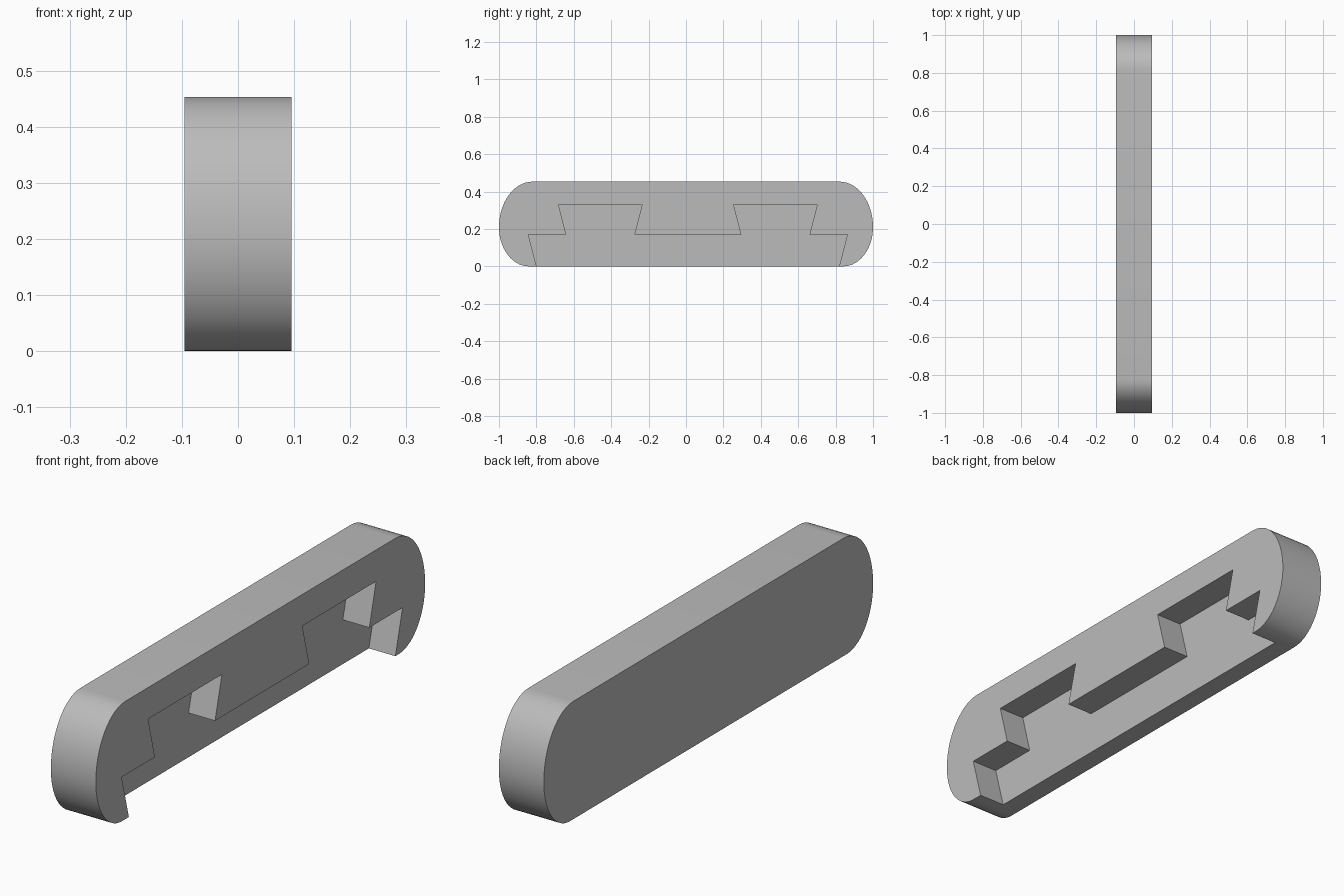
import bpy, bmesh, math

if "Cube" in bpy.data.objects:
    bpy.data.objects.remove(bpy.data.objects["Cube"])

HALF = 0.0955      # half thickness
HEIGHT = 0.453
MID = 0.21         # height of the widest point

grey = bpy.data.materials.new("plain_grey")
grey.use_nodes = True
colour = (0.5, 0.5, 0.5, 1)
grey.diffuse_color = colour
grey.node_tree.nodes["Principled BSDF"].inputs["Base Color"].default_value = colour


def extrude_profile(name, points, x0, x1):
    """Solid made by extruding a (y, z) profile from x0 to x1."""
    bm = bmesh.new()
    face = bm.faces.new([bm.verts.new((x0, y, z)) for y, z in points])
    moved = bmesh.ops.extrude_face_region(bm, geom=[face])["geom"]
    verts = [v for v in moved if isinstance(v, bmesh.types.BMVert)]
    bmesh.ops.translate(bm, verts=verts, vec=(x1 - x0, 0, 0))
    bmesh.ops.recalc_face_normals(bm, faces=bm.faces)
    mesh = bpy.data.meshes.new(name)
    bm.to_mesh(mesh)
    bm.free()
    mesh.materials.append(grey)
    obj = bpy.data.objects.new(name, mesh)
    bpy.context.collection.objects.link(obj)
    return obj


def rounded_end(side, steps=14):
    """Half oval from bottom to top, fuller above than below."""
    pts = []
    for i in range(2 * steps + 1):
        a = math.pi / 2 * (i / steps - 1)
        run, rise = (0.16, MID) if a < 0 else (0.18, HEIGHT - MID)
        pts.append((side * (1 - run + run * math.cos(a)), MID + rise * math.sin(a)))
    return pts


# Long bar with rounded ends
bar = extrude_profile("bar", rounded_end(1) + rounded_end(-1)[::-1], -HALF, HALF)

# Stepped dovetail recess, open at the bottom and on the +x side
half = [(0.796, -0.05), (0.809, 0), (0.853, 0.17), (0.651, 0.17),
        (0.692, 0.332), (0.244, 0.332), (0.286, 0.17)]
shift = 0.01
steps = [(shift + y, z) for y, z in half] + [(shift - y, z) for y, z in half[::-1]]
cutter = extrude_profile("recess_cutter", steps, -0.017, HALF + 0.1)
cutter.hide_render = True

cut = bar.modifiers.new("recess", "BOOLEAN")
cut.operation = "DIFFERENCE"
cut.solver = "EXACT"
cut.object = cutter
bpy.context.view_layer.objects.active = bar
bar.select_set(True)
cutter.select_set(False)
bpy.ops.object.modifier_apply(modifier=cut.name)
bpy.data.objects.remove(cutter)

# Smooth ends, crisp edges
bpy.ops.object.shade_smooth_by_angle(angle=math.radians(30))
